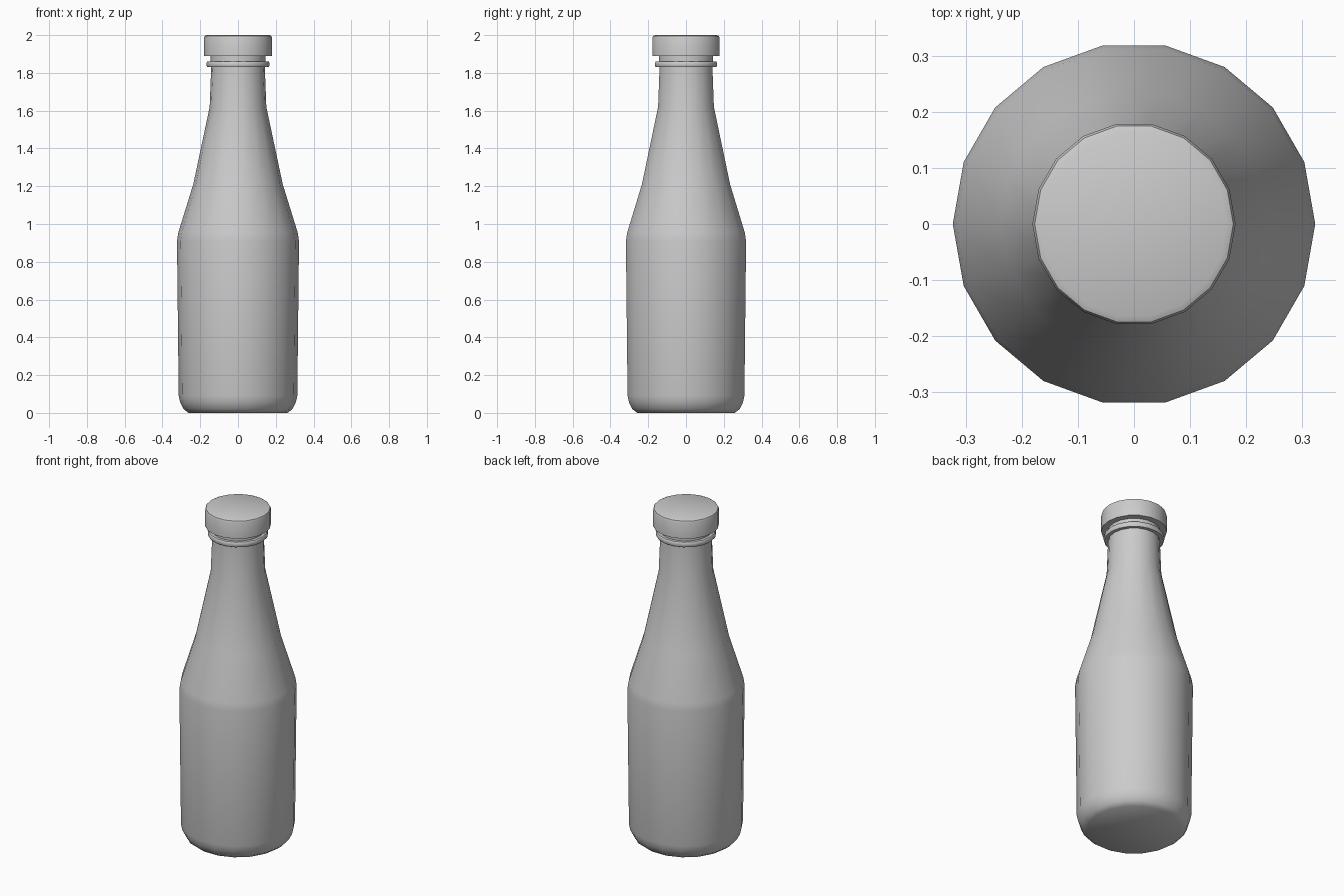
import bpy, bmesh, math

if "Cube" in bpy.data.objects:
    bpy.data.objects.remove(bpy.data.objects["Cube"])

SIDES = 18


def lathe(name, profile):
    """Revolve (radius, z) points around z and cap both ends."""
    bm = bmesh.new()
    rings = []
    for r, z in profile:
        rings.append([bm.verts.new((r * math.cos(2 * math.pi * i / SIDES),
                                    r * math.sin(2 * math.pi * i / SIDES), z))
                      for i in range(SIDES)])
    for a, b in zip(rings, rings[1:]):
        for i in range(SIDES):
            j = (i + 1) % SIDES
            bm.faces.new((a[i], a[j], b[j], b[i]))
    bm.faces.new(rings[0][::-1])
    bm.faces.new(rings[-1])
    mesh = bpy.data.meshes.new(name)
    bm.to_mesh(mesh)
    bm.free()
    obj = bpy.data.objects.new(name, mesh)
    bpy.context.collection.objects.link(obj)
    bpy.ops.object.select_all(action='DESELECT')
    obj.select_set(True)
    bpy.context.view_layer.objects.active = obj
    bpy.ops.object.shade_smooth_by_angle(angle=math.radians(40))
    return obj


# Bottle body: rounded base, shoulder, tapering neck, collar ring and mouth
lathe("bottle", [
    (0.262, 0.0), (0.288, 0.02), (0.306, 0.055), (0.314, 0.09),
    (0.323, 0.91), (0.316, 0.955), (0.237, 1.21),
    (0.150, 1.62), (0.142, 1.83),
    (0.162, 1.83), (0.166, 1.836), (0.166, 1.855), (0.162, 1.86),
    (0.145, 1.86), (0.145, 1.90)])

# Cap: short disc with a softened top edge
lathe("cap", [(0.181, 1.89), (0.181, 1.985), (0.177, 1.995), (0.166, 2.0)])
